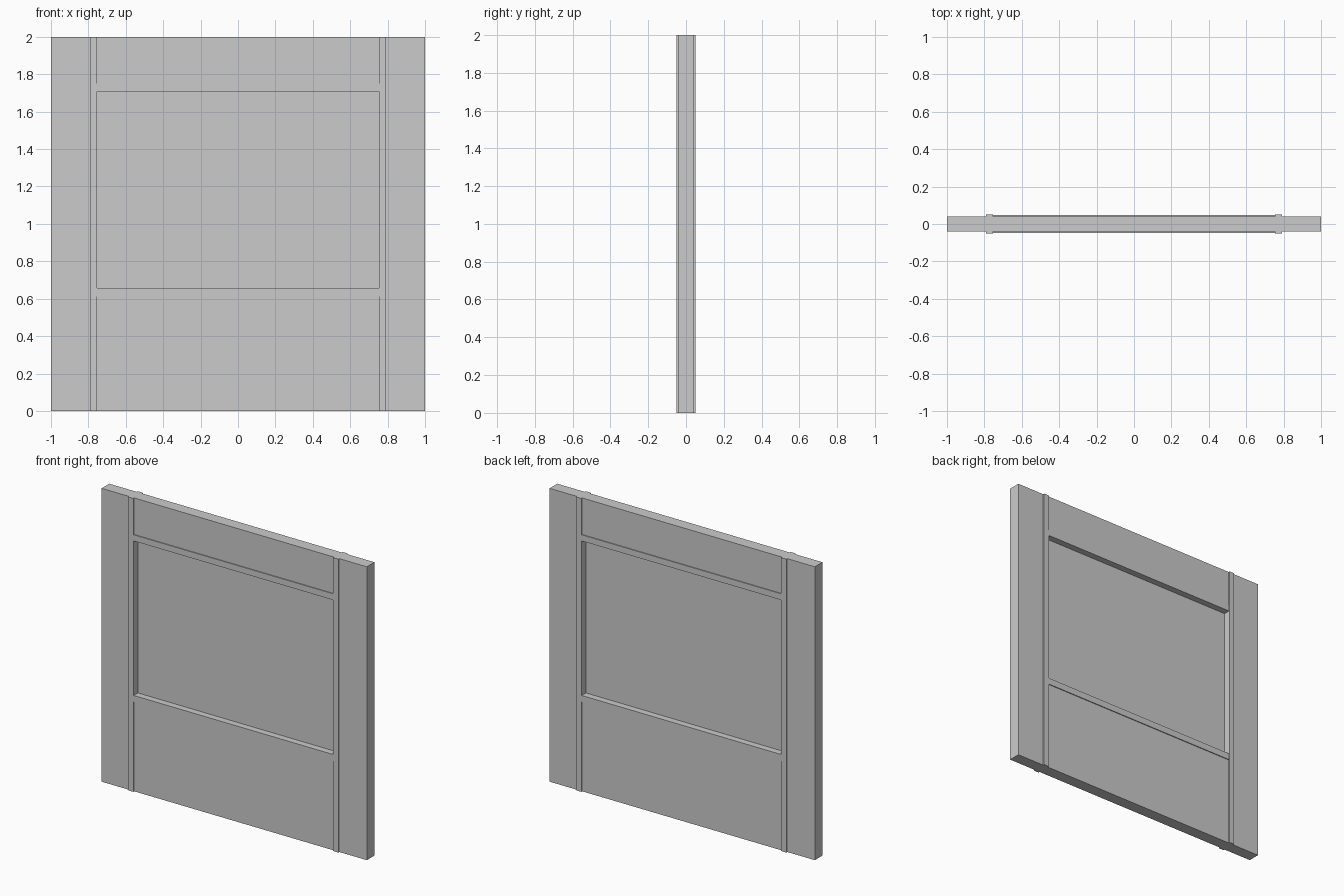
import bpy

if "Cube" in bpy.data.objects:
    bpy.data.objects.remove(bpy.data.objects["Cube"])

HALF = 0.041          # half wall thickness
IN_X, OUT_X = 0.754, 0.792
WIN_LOW, WIN_HIGH = 0.656, 1.709


def box(name, x, y, z):
    """Box from (min, max) ranges."""
    bpy.ops.mesh.primitive_cube_add(
        size=1, location=[(a + b) / 2 for a, b in (x, y, z)])
    ob = bpy.context.object
    ob.name = name
    ob.scale = [b - a for a, b in (x, y, z)]
    bpy.ops.object.transform_apply(location=False, rotation=False, scale=True)
    return ob


# Wall slab with window opening
wall = box("wall", (-1, 1), (-HALF, HALF), (0, 2))
cutter = box("window_cutter", (-IN_X, IN_X), (-0.2, 0.2), (WIN_LOW, WIN_HIGH))
mod = wall.modifiers.new("window_opening", 'BOOLEAN')
mod.operation = 'DIFFERENCE'
mod.solver = 'EXACT'
mod.object = cutter
bpy.context.view_layer.objects.active = wall
bpy.ops.object.modifier_apply(modifier=mod.name)
bpy.data.objects.remove(cutter)

# Window pane
box("window_pane", (-IN_X, IN_X), (-0.002, 0.002), (WIN_LOW, WIN_HIGH))

# Raised trim on both faces: full-height posts and shallower rails
for side, s in (("front", -1), ("back", 1)):
    post_y = sorted((s * HALF, s * 0.051))
    rail_y = sorted((s * HALF, s * 0.047))
    box(f"left_post_{side}", (-OUT_X, -IN_X), post_y, (0, 2))
    box(f"right_post_{side}", (IN_X, OUT_X), post_y, (0, 2))
    box(f"lower_rail_{side}", (-IN_X, IN_X), rail_y, (0.612, WIN_LOW))
    box(f"upper_rail_{side}", (-IN_X, IN_X), rail_y, (WIN_HIGH, 1.751))
